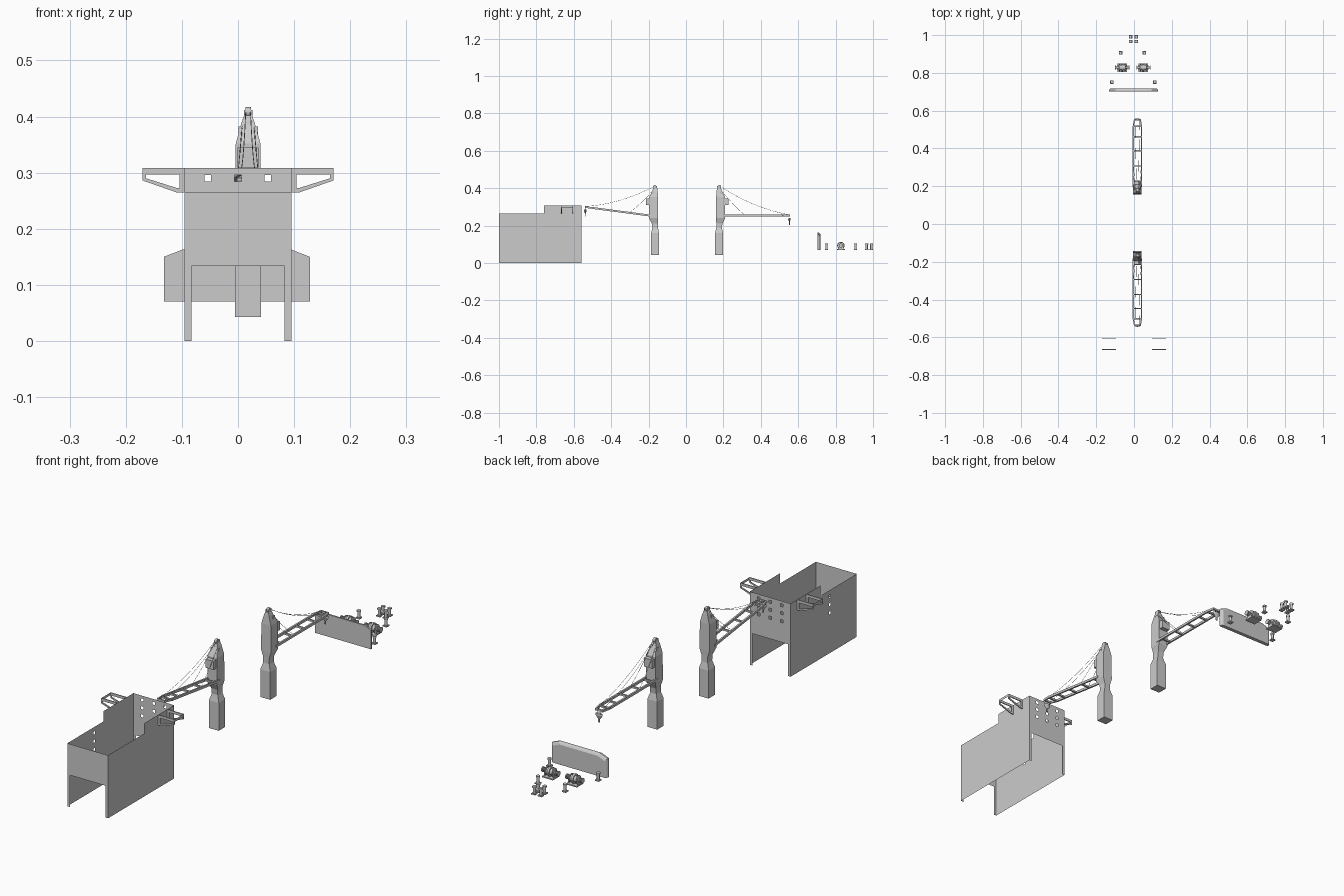
import bpy, bmesh, math
from mathutils import Vector, Matrix

if "Cube" in bpy.data.objects:
    bpy.data.objects.remove(bpy.data.objects["Cube"])


def finish(name, bm, smooth=False):
    bmesh.ops.recalc_face_normals(bm, faces=bm.faces)
    me = bpy.data.meshes.new(name)
    bm.to_mesh(me)
    bm.free()
    ob = bpy.data.objects.new(name, me)
    bpy.context.collection.objects.link(ob)
    if smooth:
        bpy.context.view_layer.objects.active = ob
        ob.select_set(True)
        bpy.ops.object.shade_smooth_by_angle(angle=math.radians(35))
        ob.select_set(False)
    return ob


def box(bm, c, s):
    bmesh.ops.create_cube(bm, size=1, matrix=Matrix.Translation(c) @ Matrix.Diagonal((*s, 1)))


def cyl(bm, p, q, r1, r2=None, n=12):
    p, q = Vector(p), Vector(q)
    d = q - p
    m = Matrix.Translation((p + q) / 2) @ d.to_track_quat('Z', 'Y').to_matrix().to_4x4()
    bmesh.ops.create_cone(bm, cap_ends=True, segments=n, radius1=r1,
                          radius2=r1 if r2 is None else r2, depth=d.length, matrix=m)


def beam(bm, p, q, w, h):
    p, q = Vector(p), Vector(q)
    d = q - p
    m = Matrix.Translation((p + q) / 2) @ d.to_track_quat('Y', 'Z').to_matrix().to_4x4()
    bmesh.ops.create_cube(bm, size=1, matrix=m @ Matrix.Diagonal((w, d.length, h, 1)))


def loft(bm, rings):
    vs = [[bm.verts.new(p) for p in r] for r in rings]
    n = len(vs[0])
    for a, b in zip(vs, vs[1:]):
        for i in range(n):
            bm.faces.new((a[i], a[(i + 1) % n], b[(i + 1) % n], b[i]))
    bm.faces.new(vs[0])
    bm.faces.new(vs[-1])


def sheet(name, area, holes, place):
    # thin wall: a grid split at every hole edge, with the hole cells left out
    rects = [area] + holes
    us = sorted({v for r in rects for v in (r[0], r[1])})
    zs = sorted({v for r in rects for v in (r[2], r[3])})
    bm = bmesh.new()
    for a, b in zip(us, us[1:]):
        for c, d in zip(zs, zs[1:]):
            u, z = (a + b) / 2, (c + d) / 2
            if not any(h[0] < u < h[1] and h[2] < z < h[3] for h in holes):
                bm.faces.new([bm.verts.new(place(*p)) for p in ((a, c), (b, c), (b, d), (a, d))])
    bmesh.ops.remove_doubles(bm, verts=bm.verts, dist=1e-5)
    return finish(name, bm)


# deckhouse walls, open above and below
def window(u, z):
    return (u - .006, u + .006, z - .006, z + .006)


doorway = (-.083, .083, 0, .134)
sheet("house_front_wall", (-.095, .095, 0, .265), [doorway], lambda u, z: (u, -1, z))
sheet("house_back_wall", (-.095, .095, 0, .308),
      [doorway] + [window(x, z) for x in (-.054, 0, .053) for z in (.29, .257, .223)],
      lambda u, z: (u, -.56, z))
step = (-1, -.76, .265, .308)
sheet("house_right_wall", (-1, -.56, 0, .308), [step], lambda u, z: (.095, u, z))
sheet("house_left_wall", (-1, -.56, 0, .308),
      [step] + [window(-.82, z) for z in (.24, .205, .17)], lambda u, z: (-.095, u, z))

# bridge wings: two open bracket plates joined by an end strip
outer = [(.095, .308), (.17, .308), (.17, .286), (.11, .265), (.095, .265)]
inner = [(.104, .297), (.164, .297), (.164, .29), (.11, .273), (.104, .273)]
for side, s in (("right", 1), ("left", -1)):
    bm = bmesh.new()
    for y in (-.667, -.607):
        rows = [[bm.verts.new((s * x, y + dy, z)) for x, z in pts]
                for pts, dy in ((outer, 0), (inner, 0), (inner, .004), (outer, .004))]
        for k in range(4):
            a, b = rows[k], rows[(k + 1) % 4]
            for i in range(5):
                j = (i + 1) % 5
                bm.faces.new((a[i], a[j], b[j], b[i]))
    bm.faces.new([bm.verts.new((s * .17, y, z)) for y, z in
                  ((-.663, .297), (-.607, .297), (-.607, .308), (-.663, .308))])
    finish(side + "_bridge_wing", bm)


def rope(name, p, q, sag):
    cu = bpy.data.curves.new(name, 'CURVE')
    cu.dimensions = '3D'
    cu.bevel_depth = .0007
    cu.bevel_resolution = 0
    sp = cu.splines.new('POLY')
    sp.points.add(10)
    for i, pt in enumerate(sp.points):
        t = i / 10
        v = Vector(p).lerp(Vector(q), t)
        pt.co = (v.x, v.y, v.z - 4 * sag * t * (1 - t), 1)
    bpy.context.collection.objects.link(bpy.data.objects.new(name, cu))


# deck cranes
CX = .018


def crane(tag, y0, d, tilt):
    def P(x, u, z):
        return Vector((CX + x, y0 + d * u, z))

    # pedestal and tower: rectangular sections (z, inner u, outer u, half width)
    bm = bmesh.new()
    loft(bm, [[P(-w, a, z), P(w, a, z), P(w, b, z), P(-w, b, z)] for z, a, b, w in (
        (.043, -.0215, .0215, .023), (.16, -.0215, .0215, .023), (.188, -.015, .015, .014),
        (.212, -.015, .018, .014), (.24, -.016, .032, .023), (.352, -.016, .032, .022),
        (.388, -.013, .014, .012), (.402, -.011, .01, .007))])
    finish(tag + "_tower", bm)

    # cab and side lamps
    bm = bmesh.new()
    box(bm, P(0, .04, .327), (.037, .02, .036))
    finish(tag + "_cab", bm)
    bm = bmesh.new()
    for s in (-1, 1):
        box(bm, P(s * .0135, .012, .375), (.008, .014, .014))
        box(bm, P(s * .006, 0, .402), (.003, .02, .02))
    finish(tag + "_lamps_and_brackets", bm)

    # mast head sheaves
    bm = bmesh.new()
    cyl(bm, P(-.005, .002, .408), P(.005, .002, .408), .009)
    cyl(bm, P(-.01, .008, .39), P(.01, .008, .39), .006)
    finish(tag + "_sheaves", bm, True)

    # jib: two rails with cross bars
    def J(x, s, h=0):
        return P(x, .03 + s * math.cos(tilt), .254 + s * math.sin(tilt) + h)

    bm = bmesh.new()
    for s in (-1, 1):
        beam(bm, J(s * .022, -.012), J(s * .022, .31), .007, .01)
        beam(bm, J(s * .022, .31), J(s * .015, .348), .006, .009)
    for t in (.02, .1, .18, .255, .31):
        beam(bm, J(-.022, t), J(.022, t), .007, .007)
    beam(bm, J(-.016, .344), J(.016, .344), .007, .008)
    finish(tag + "_jib", bm)

    # hook block under the jib tip
    bm = bmesh.new()
    t = J(0, .346)
    cyl(bm, t - Vector((0, 0, .013)), t - Vector((0, 0, .021)), .012, .013, 8)
    cyl(bm, t - Vector((0, 0, .021)), t - Vector((0, 0, .036)), .013, .004, 8)
    cyl(bm, t - Vector((0, 0, .036)), t - Vector((0, 0, .05)), .0035, n=6)
    bmesh.ops.scale(bm, vec=(1.3, .5, 1), space=Matrix.Translation(-t), verts=bm.verts)
    finish(tag + "_hook", bm)

    # rigging
    for s in (-1, 1):
        rope(tag + "_topping_rope", P(s * .004, 0, .413), J(s * .013, .344, .004), .022)
        rope(tag + "_inner_rope", P(s * .01, .008, .392), J(s * .021, .105, .004), .006)
        rope(tag + "_hook_rope", J(s * .008, .346), t + Vector((s * .008, 0, -.014)), 0)


crane("aft_crane", -.165, -1, math.radians(7.5))
crane("fore_crane", .177, 1, 0)

# breakwater: chamfered plate with a rounded upper forward edge
bm = bmesh.new()
loft(bm, [[(s * w - .002, y, z) for s, w, z in
           ((-1, .13 - c, .07), (1, .13 - c, .07), (1, .13 - c, .15 - c), (1, .097 - c, .163 - c),
            (-1, .097 - c, .163 - c), (-1, .13 - c, .15 - c))]
          for y, c in ((.702, 0), (.709, 0), (.714, .003), (.718, .009))])
finish("breakwater", bm)

# anchor winches
for side, x in (("left", -.062), ("right", .05)):
    bm = bmesh.new()
    for a, b, r in ((-.038, .038, .005), (-.014, .014, .014), (-.004, .004, .02),
                    (-.017, -.013, .018), (.013, .017, .018), (-.038, -.034, .011),
                    (.034, .038, .011), (-.028, -.024, .01), (.024, .028, .01)):
        cyl(bm, (x + a, .828, .093), (x + b, .828, .093), r, n=16)
    for s in (-.021, 0, .021):
        box(bm, (x + s, .828, .081), (.005, .026, .022))
    box(bm, (x, .828, .0725), (.05, .044, .005))
    finish(side + "_winch", bm, True)

# mooring bollards
spots = [(-.071, .906), (.055, .906), (-.117, .751), (.11, .751)]
spots += [(x, y) for x in (-.018, .012) for y in (.966, .991)]
for i, (x, y) in enumerate(spots):
    bm = bmesh.new()
    box(bm, (x, y, .0725), (.018, .018, .005))
    cyl(bm, (x, y, .075), (x, y, .098), .006)
    cyl(bm, (x, y, .098), (x, y, .104), .0085)
    finish("bollard_%d" % (i + 1), bm, True)
